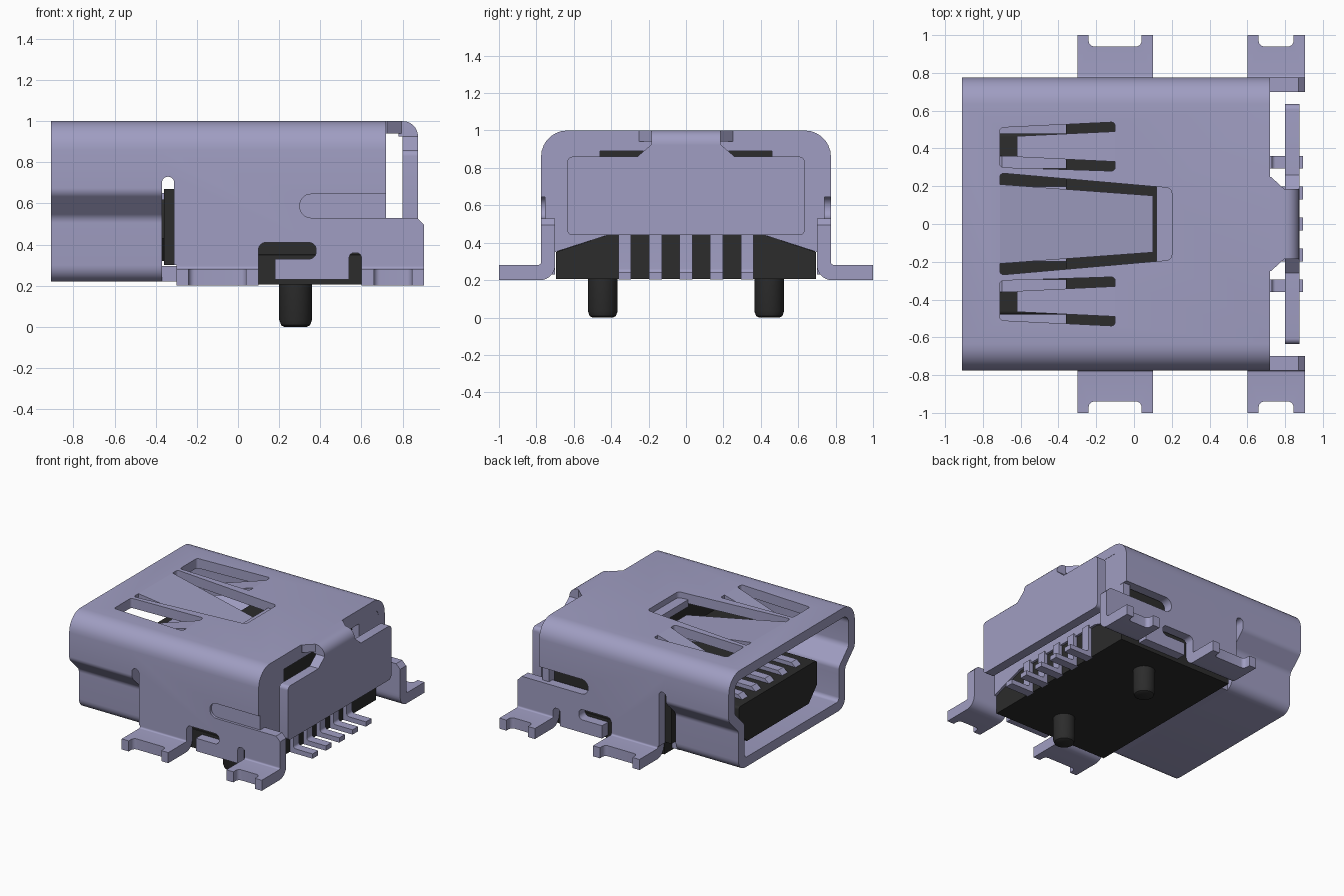
import bpy, bmesh, math
from mathutils import Vector

if "Cube" in bpy.data.objects:
    bpy.data.objects.remove(bpy.data.objects["Cube"])


def material(name, rgb):
    m = bpy.data.materials.new(name)
    m.use_nodes = True
    m.diffuse_color = (*rgb, 1)
    m.node_tree.nodes["Principled BSDF"].inputs["Base Color"].default_value = (*rgb, 1)
    return m


METAL = material("lavender metal", (0.35, 0.34, 0.54))
PLASTIC = material("black plastic", (0.025, 0.025, 0.025))
T = 0.075  # sheet thickness


def rounded(pts, steps=7):
    """Fillet each (u, v, radius) corner of a closed outline."""
    out = []
    for i, p in enumerate(pts):
        r = p[2] if len(p) > 2 else 0
        c = Vector(p[:2])
        if r == 0:
            out.append(c)
            continue
        a = (Vector(pts[i - 1][:2]) - c).normalized()
        b = (Vector(pts[(i + 1) % len(pts)][:2]) - c).normalized()
        half = a.angle(b) / 2
        centre = c + (a + b).normalized() * (r / math.sin(half))
        s = c + a * (r / math.tan(half)) - centre
        e = c + b * (r / math.tan(half)) - centre
        sweep = math.pi - 2 * half
        for k in range(steps + 1):
            t = k / steps
            v = (s * math.sin((1 - t) * sweep) + e * math.sin(t * sweep)) / math.sin(sweep)
            out.append(centre + v)
    return out


def mirrored(half):
    """Close a right half outline by mirroring it across u = 0."""
    return half + [(-p[0], *p[1:]) for p in reversed(half)]


def finish(name, bm, mat):
    bmesh.ops.recalc_face_normals(bm, faces=bm.faces)
    me = bpy.data.meshes.new(name)
    bm.to_mesh(me)
    bm.free()
    me.materials.append(mat)
    ob = bpy.data.objects.new(name, me)
    bpy.context.collection.objects.link(ob)
    return ob


def prism(name, pts, axis, a, b, mat=METAL):
    """Extrude an outline along an axis: x uses (y,z), y uses (x,z), z uses (x,y)."""
    place = {"x": lambda u, v, w: (w, u, v),
             "y": lambda u, v, w: (u, w, v),
             "z": lambda u, v, w: (u, v, w)}[axis]
    bm = bmesh.new()
    pts = rounded(pts)
    low = [bm.verts.new(place(u, v, a)) for u, v in pts]
    high = [bm.verts.new(place(u, v, b)) for u, v in pts]
    bm.faces.new(low)
    bm.faces.new(high)
    n = len(pts)
    for i in range(n):
        j = (i + 1) % n
        bm.faces.new((low[i], low[j], high[j], high[i]))
    return finish(name, bm, mat)


def rect(u0, u1, v0, v1, r=0):
    return [(u0, v0, r), (u1, v0, r), (u1, v1, r), (u0, v1, r)]


def box(name, x, y, z, mat=METAL):
    return prism(name, rect(*x, *y), "z", *z, mat)


def sloped_plate(name, x0, y0, z0, x1, y1, z1, thick):
    """Bent spring: end spans y0 at x0, z0 and y1 at x1, z1."""
    bm = bmesh.new()
    top = [(x0, y0[0], z0), (x0, y0[1], z0), (x1, y1[1], z1), (x1, y1[0], z1)]
    a = [bm.verts.new(p) for p in top]
    b = [bm.verts.new((p[0], p[1], p[2] - thick)) for p in top]
    bm.faces.new(a)
    bm.faces.new(b)
    for i in range(4):
        j = (i + 1) % 4
        bm.faces.new((a[i], a[j], b[j], b[i]))
    return finish(name, bm, METAL)


def cut(ob, *cutters):
    """Subtract the cutters and bake the result."""
    for c in cutters:
        c.hide_render = True
        m = ob.modifiers.new("cut", "BOOLEAN")
        m.operation, m.solver, m.object = "DIFFERENCE", "EXACT", c
    dg = bpy.context.evaluated_depsgraph_get()
    me = bpy.data.meshes.new_from_object(ob.evaluated_get(dg))
    ob.modifiers.clear()
    ob.data = me


# --- shell: mouth section with the stepped outline, then straight-sided rear
front = prism("shell_mouth", mirrored([(0.775, 1, 0.14), (0.775, 0.65, 0.06),
              (0.655, 0.53, 0.06), (0.655, 0.22, 0.08)]), "x", -0.91, -0.37)
rear = prism("shell_body", mirrored([(0.775, 1, 0.14), (0.775, 0.2)]), "x", -0.37, 0.905)
bore = prism("cutter_bore", mirrored([(0.70, 0.925, 0.07), (0.70, 0.68, 0.06),
             (0.58, 0.56, 0.05), (0.58, 0.295, 0.03)]), "x", -1.1, -0.2)
tunnel = prism("cutter_tunnel", mirrored([(0.70, 0.925, 0.07), (0.70, 0.0)]), "x", -0.6, 1.1)

# spring windows in the roof
roof = [prism("cutter_roof", [(-0.71, -0.27, 0.02), (0.2, -0.19, 0.03),
              (0.2, 0.19, 0.03), (-0.71, 0.27, 0.02)], "z", 0.8, 1.2)]
for s in (1, -1):
    roof.append(prism("cutter_side_window", [(-0.71, s * 0.30, 0.02), (-0.1, s * 0.28, 0.02),
                (-0.1, s * 0.54, 0.02), (-0.71, s * 0.51, 0.02)], "z", 0.8, 1.2))

# openings through the side walls
walls = [
    prism("cutter_rear_top", [(0.72, 0.53), (0.87, 0.53), (0.91, 0.49), (1.1, 0.49),
          (1.1, 1.2), (0.72, 1.2)], "y", -1.2, 1.2),
    prism("cutter_slit", [(-0.38, 0.1), (-0.31, 0.1), (-0.31, 0.73, 0.03), (-0.37, 0.73, 0.03),
          (-0.37, 0.3), (-0.38, 0.3)], "y", -1.2, 1.2),
    prism("cutter_hook", [(0.1, 0.1), (0.1, 0.41, 0.035), (0.38, 0.41, 0.035),
          (0.38, 0.33, 0.035), (0.18, 0.33), (0.18, 0.23), (0.54, 0.23), (0.54, 0.36, 0.025),
          (0.6, 0.36, 0.025), (0.6, 0.1)], "y", -1.2, 1.2),
    prism("cutter_slot", [(0.3, 0.53, 0.055), (0.75, 0.53), (0.75, 0.645), (0.3, 0.645, 0.055)],
          "y", 0.5, 1.0),
    prism("cutter_recess", [(0.3, 0.53, 0.055), (0.75, 0.53), (0.75, 0.645), (0.3, 0.645, 0.055)],
          "y", -1.0, -0.755),
]
FEET = ((-0.3, 0.1), (0.6, 0.905))
walls += [prism("cutter_foot", rect(x0 - 0.02, x1 + 0.01, 0.1, 0.3), "y", -1.2, 1.2)
          for x0, x1 in FEET]
cut(front, bore, *roof)
cut(rear, tunnel, *roof, *walls)
for c in [bore, tunnel] + roof + walls:
    bpy.data.objects.remove(c)
box("shell_floor_tab", (-0.37, -0.3), (-0.6, 0.6), (0.22, 0.295))

# springs bent into the shell
sloped_plate("centre_spring", -0.71, (-0.21, 0.21), 1.0, 0.1, (-0.15, 0.15), 0.86, 0.06)
box("centre_spring_stop", (0.12, 0.22), (-0.2, 0.2), (0.90, 0.955))
for s, side in ((1, "back"), (-1, "front")):
    sloped_plate(side + "_spring", -0.1, (s * 0.33, s * 0.49), 1.0,
                 -0.62, (s * 0.355, s * 0.465), 0.84, 0.05)

# --- mounting feet bent outward from the walls
for i, (x0, x1) in enumerate(FEET):
    for s in (1, -1):
        foot = prism("mounting_foot", [(s * 0.70, 0.3), (s * 0.775, 0.3), (s * 0.775, 0.282, 0.012),
                     (s * 1.0, 0.282), (s * 1.0, 0.2), (s * 0.70, 0.2, 0.08)], "x", x0, x1)
        notch = prism("cutter_notch", [(x0 + 0.06, s * 0.94, 0.03), (x1 - 0.06, s * 0.94, 0.03),
                      (x1 - 0.06, s * 1.1), (x0 + 0.06, s * 1.1)], "z", 0.1, 0.4)
        cut(foot, notch)
        bpy.data.objects.remove(notch)

# --- rear frame and folded back plate
frame = prism("rear_frame", mirrored([(0.74, 0.965, 0.1), (0.74, 0.53), (0.70, 0.53),
              (0.70, 0.35), (0.42, 0.44)]), "x", 0.66, 0.718)
hole = prism("cutter_frame", rect(-0.46, 0.46, 0.55, 0.89), "x", 0.5, 0.9)
cut(frame, hole)
bpy.data.objects.remove(hole)
prism("back_plate", mirrored([(0.185, 0.925), (0.26, 0.86), (0.635, 0.86, 0.03),
      (0.635, 0.44, 0.03)]), "x", 0.8, 0.875)
prism("back_plate_bend", [(0.78, 0.925), (0.78, 1), (0.875, 1, 0.074), (0.875, 0.925),
      (0.8, 0.925)], "y", -0.185, 0.185)
prism("back_plate_neck", [(0.70, -0.25), (0.725, -0.25), (0.795, -0.185), (0.795, 0.185),
      (0.725, 0.25), (0.70, 0.25)], "z", 0.94, 1.0)

# --- black housing
prism("housing_base", mirrored([(0.42, 0.44), (0.695, 0.35), (0.695, 0.205)]),
      "x", -0.3, 0.70, PLASTIC)
box("housing_step", (-0.36, 0.65), (-0.69, 0.69), (0.3, 0.67), PLASTIC)
box("housing_top", (0.22, 0.64), (-0.68, 0.68), (0.6, 0.91), PLASTIC)
prism("housing_tongue", mirrored([(0.48, 0.62, 0.02), (0.48, 0.43), (0.38, 0.32)]),
      "x", -0.79, -0.3, PLASTIC)
for s in (1, -1):
    bm = bmesh.new()
    rings = []
    for r, z in ((0.055, 0), (0.07, 0.008), (0.08, 0.035), (0.08, 0.25)):
        rings.append([bm.verts.new((0.28 + r * math.cos(k * math.tau / 32),
                                    s * 0.445 + r * math.sin(k * math.tau / 32), z))
                      for k in range(32)])
    for a, b in zip(rings, rings[1:]):
        for k in range(32):
            j = (k + 1) % 32
            bm.faces.new((a[k], a[j], b[j], b[k]))
    bm.faces.new(rings[0])
    bm.faces.new(rings[-1])
    finish("locating_post", bm, PLASTIC)

# --- five contacts, solder legs at the rear and blades on the tongue
for i in range(5):
    y = (i - 2) * 0.1635
    prism("solder_leg", [(0.69, 0.46), (0.69, 0.203), (0.895, 0.203), (0.895, 0.24),
          (0.73, 0.24, 0.02), (0.73, 0.46)], "y", y - 0.034, y + 0.034)
    prism("contact_blade", [(-0.75, 0.61), (-0.70, 0.65), (-0.36, 0.65), (-0.36, 0.61)],
          "y", y - 0.034, y + 0.034)

# smooth bends, crisp edges
bpy.ops.object.select_all(action="DESELECT")
for ob in bpy.context.collection.objects:
    if ob.type == "MESH":
        ob.select_set(True)
        bpy.context.view_layer.objects.active = ob
bpy.ops.object.shade_smooth_by_angle(angle=math.radians(30))
